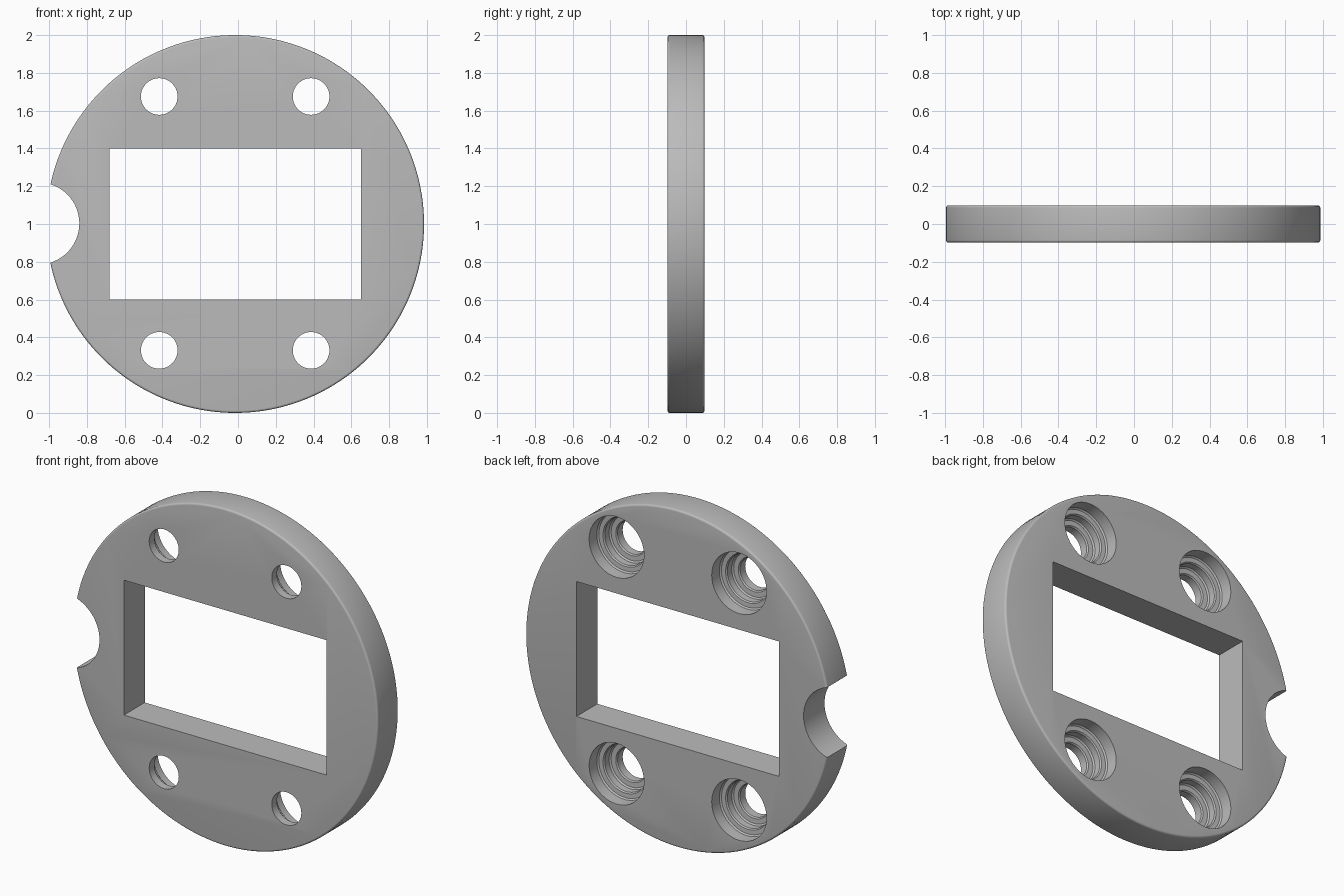
import bpy, bmesh, math

cube = bpy.data.objects.get("Cube")
if cube:
    bpy.data.objects.remove(cube, do_unlink=True)

CX, CZ = -0.015, 1.0   # disc centre
HALF = 0.098           # half thickness

steel = bpy.data.materials.new("plain_grey")
steel.use_nodes = True
grey = (0.5, 0.5, 0.5, 1)
steel.diffuse_color = grey
steel.node_tree.nodes["Principled BSDF"].inputs["Base Color"].default_value = grey


def finish(name, bm):
    bmesh.ops.recalc_face_normals(bm, faces=bm.faces)
    mesh = bpy.data.meshes.new(name)
    bm.to_mesh(mesh)
    bm.free()
    mesh.materials.append(steel)
    obj = bpy.data.objects.new(name, mesh)
    bpy.context.collection.objects.link(obj)
    return obj


def turned(name, profile, x, z, sides):
    """Closed solid turned about the y axis from (radius, y) points."""
    bm = bmesh.new()
    rings = []
    for r, y in profile:
        angles = [2 * math.pi * i / sides for i in range(sides)]
        rings.append([bm.verts.new((x + r * math.cos(a), y, z + r * math.sin(a))) for a in angles])
    for low, high in zip(rings, rings[1:]):
        for i in range(sides):
            j = (i + 1) % sides
            bm.faces.new((low[i], low[j], high[j], high[i]))
    bm.faces.new(rings[0])
    bm.faces.new(rings[-1])
    return finish(name, bm)


# Round plate with softened rims
b = 0.012
arc = [(1 - b + b * math.sin(t), -HALF + b - b * math.cos(t))
       for t in (math.pi * k / 8 for k in range(5))]
plate = turned("round_plate", arc + [(r, -y) for r, y in reversed(arc)], CX, CZ, 160)

# Rectangular window
bm = bmesh.new()
bmesh.ops.create_cube(bm, size=1)
for v in bm.verts:
    v.co = (CX + v.co.x * 1.33, v.co.y, CZ + v.co.z * 0.8)
cutters = [finish("window_cutter", bm)]

# Round notch on the rim
cutters.append(turned("notch_cutter", [(0.217, -0.3), (0.217, 0.3)], -1.057, CZ + 0.003, 64))

# Stepped screw holes, widest at the back
steps = [(0.097, -0.3), (0.097, -0.05), (0.103, -0.042), (0.132, -0.04), (0.14, -0.032),
         (0.14, 0.008), (0.146, 0.016), (0.172, 0.018), (0.18, 0.026), (0.18, 0.3)]
for sx in (-1, 1):
    for sz in (-1, 1):
        cutters.append(turned("screw_hole_cutter", steps, CX + sx * 0.402, CZ + 0.003 + sz * 0.672, 48))

for cutter in cutters:
    cutter.hide_render = True
    cutter.hide_set(True)
    cut = plate.modifiers.new(cutter.name, "BOOLEAN")
    cut.operation = "DIFFERENCE"
    cut.solver = "EXACT"
    cut.object = cutter

# Bake the cuts, then shade
bpy.ops.object.select_all(action="DESELECT")
plate.select_set(True)
bpy.context.view_layer.objects.active = plate
for name in [m.name for m in plate.modifiers]:
    bpy.ops.object.modifier_apply(modifier=name)
for cutter in cutters:
    bpy.data.objects.remove(cutter, do_unlink=True)
bpy.ops.object.shade_smooth_by_angle(angle=math.radians(35))
